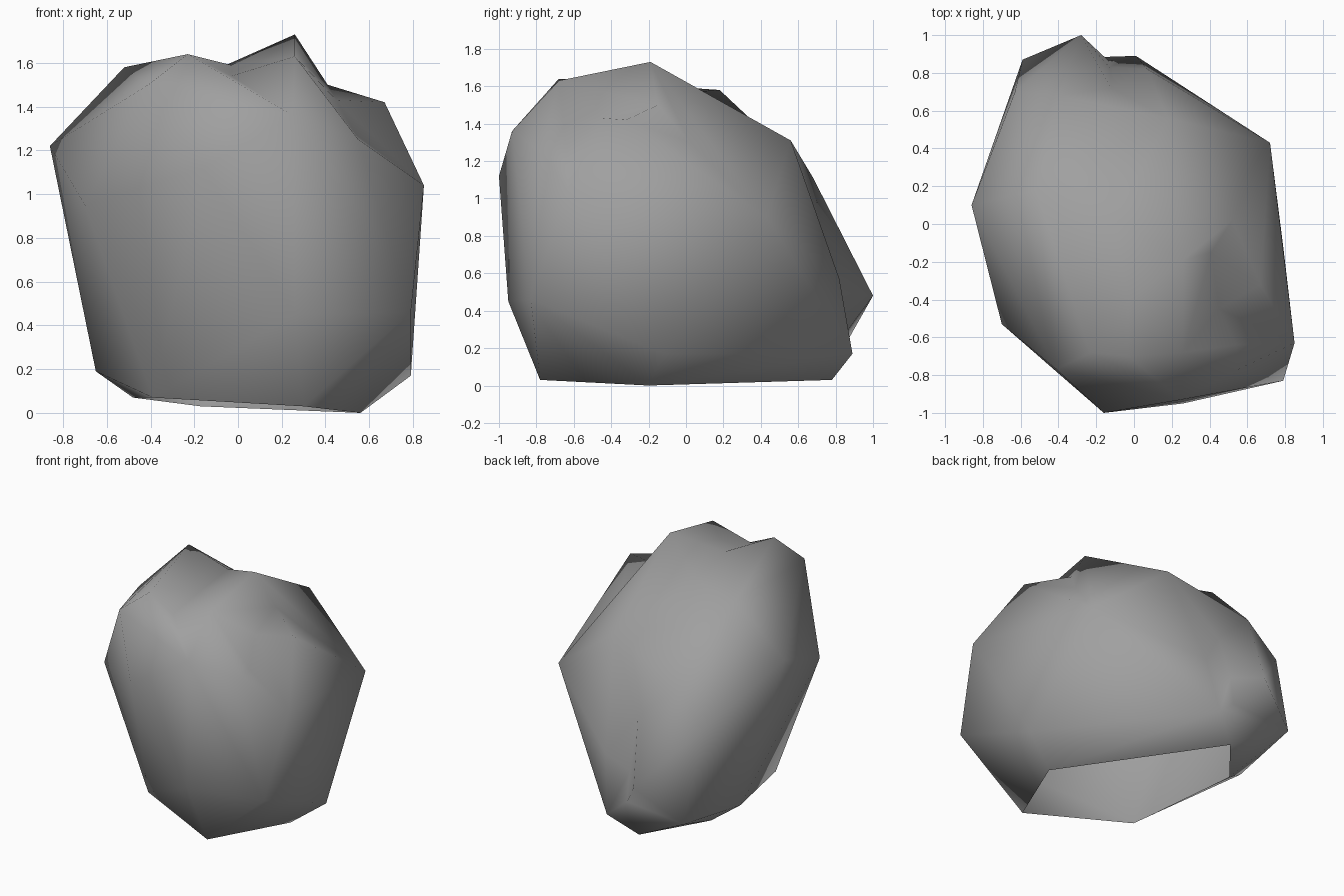
import bpy
import bmesh
from mathutils import Vector

# Remove the default object
default_cube = bpy.data.objects.get("Cube")
if default_cube:
    bpy.data.objects.remove(default_cube, do_unlink=True)

# Named corners that the hollows lie between
peak = Vector((.26, -.19, 1.73))
front_peak = Vector((.26, -.68, 1.63))
front_knob = Vector((-.23, -.68, 1.64))
back_knob = Vector((-.52, .18, 1.58))
back_brow = Vector((.18, .56, 1.31))
side_shelf = Vector((.67, -.32, 1.42))
side_corner = Vector((.72, .43, .9))
front_corner = Vector((.85, -.63, 1.04))
tail = Vector((-.28, 1, .48))
tail_rib = Vector((.07, .82, .57))
heel = Vector((.01, .89, .17))
side_dip = Vector((.41, -.15, 1.5))

# Remaining corner points, grouped by the region they shape
rim = [(.3, -.78, .03), (.56, -.2, 0), (-.17, .78, .03), (-.48, .4, .07), (-.39, -.47, .07)]
foot = [(.79, -.12, .17), (-.59, .87, .25), (-.65, .31, .19), (.26, -.95, .45), (.79, -.83, .46)]
waist = [(-.63, .7, .88), (-.16, -1, 1.12), (-.7, -.53, .95), (-.86, .1, 1.22)]
crown = [(.25, -.93, 1.36), (.55, -.77, 1.25), (-.4, .68, 1.11), (-.41, -.77, 1.5)]
named = [peak, front_peak, front_knob, back_knob, back_brow, side_shelf,
         side_corner, front_corner, tail, tail_rib, heel]

# Hollows: the two corners they lie between, and the lowest point
hollows = [
    (peak, side_shelf, side_dip),
    (front_peak, side_shelf, (.45, -.45, 1.43)),
    (front_peak, front_corner, (.54, -.64, 1.27)),
    (side_dip, side_corner, (.52, .02, 1.3)),
    (peak, front_knob, (-.03, -.4, 1.59)),
    (front_peak, front_knob, (-.03, -.7, 1.54)),
    (peak, back_knob, (-.1, .03, 1.57)),
    (back_brow, back_knob, (-.2, .36, 1.37)),
    (back_brow, tail, (-.12, .72, .85)),
    (tail, tail_rib, (-.13, .83, .5)),
    (tail, heel, (-.13, .86, .29)),
]


def press_hollow(bm, start, end, target):
    """Split the edge that best joins two corners and pull its middle inward."""
    centre = (start + end) / 2

    def distance(edge):
        middle = (edge.verts[0].co + edge.verts[1].co) / 2
        return (middle - centre).length

    edge = min(bm.edges, key=distance)
    result = bmesh.ops.bisect_edges(bm, edges=[edge], cuts=1)
    for item in result["geom_split"]:
        if isinstance(item, bmesh.types.BMVert):
            item.co = target
    bmesh.ops.triangulate(bm, faces=bm.faces[:])


# Boulder body: a tight skin around the corner points
bm = bmesh.new()
for point in rim + foot + waist + crown + named:
    bm.verts.new(point)
bmesh.ops.convex_hull(bm, input=bm.verts[:])
loose = [vert for vert in bm.verts if not vert.link_faces]
bmesh.ops.delete(bm, geom=loose, context="VERTS")
for start, end, target in hollows:
    press_hollow(bm, start, end, target)
bmesh.ops.recalc_face_normals(bm, faces=bm.faces[:])

# Leave the underside open, where the boulder meets the ground
underside = [face for face in bm.faces if all(vert.co.z < .1 for vert in face.verts)]
bmesh.ops.delete(bm, geom=underside, context="FACES")
for face in bm.faces:
    face.smooth = True

mesh = bpy.data.meshes.new("boulder")
bm.to_mesh(mesh)
bm.free()
boulder = bpy.data.objects.new("boulder", mesh)
bpy.context.collection.objects.link(boulder)

# Stone colour
stone = bpy.data.materials.new("stone_grey")
stone.use_nodes = True
grey = (.35, .35, .35, 1)
stone.diffuse_color = grey
stone.node_tree.nodes["Principled BSDF"].inputs["Base Color"].default_value = grey
mesh.materials.append(stone)
